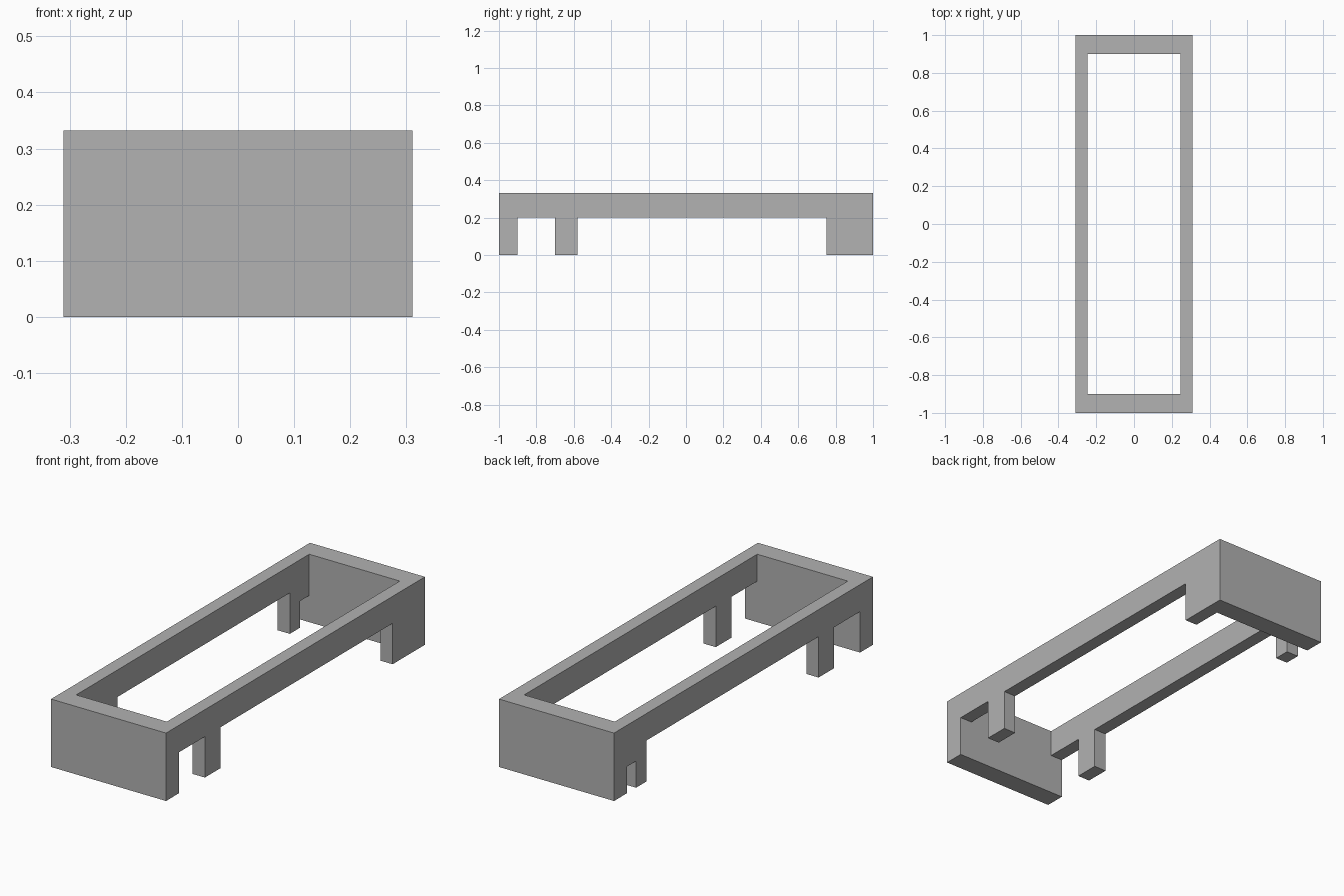
import bpy

cube = bpy.data.objects.get("Cube")
if cube:
    bpy.data.objects.remove(cube, do_unlink=True)

# Overall sizes
HALF_W, HALF_L, HEIGHT = 0.311, 1.0, 0.332
INNER_W, INNER_L = 0.245, 0.9
LEG_H, NOTCH_H = 0.2, 0.13
OVER = 0.1  # cutter overshoot

grey = bpy.data.materials.new("plain grey")
grey.use_nodes = True
grey.diffuse_color = (0.445, 0.445, 0.445, 1)
bsdf = grey.node_tree.nodes["Principled BSDF"]
bsdf.inputs["Base Color"].default_value = grey.diffuse_color
bsdf.inputs["Roughness"].default_value = 0.8


def box(name, low, high):
    """Axis-aligned box between two corners."""
    bpy.ops.mesh.primitive_cube_add(size=1)
    obj = bpy.context.object
    obj.name = name
    for v in obj.data.vertices:
        v.co = [h if c > 0 else l for c, l, h in zip(v.co, low, high)]
    obj.data.materials.append(grey)
    return obj


def cut(target, low, high):
    """Subtract a box from the target, then discard the cutter."""
    cutter = box("cutter", low, high)
    cutter.hide_render = True
    mod = target.modifiers.new("cut", "BOOLEAN")
    mod.operation, mod.solver, mod.object = "DIFFERENCE", "EXACT", cutter
    bpy.context.view_layer.objects.active = target
    bpy.ops.object.modifier_apply(modifier=mod.name)
    bpy.data.objects.remove(cutter, do_unlink=True)


# Solid block opened into a rectangular frame
frame = box("open_frame", (-HALF_W, -HALF_L, 0), (HALF_W, HALF_L, HEIGHT))
cut(frame, (-INNER_W, -INNER_L, -OVER), (INNER_W, INNER_L, HEIGHT + OVER))

# Gaps under both side rails, leaving the legs: front gap and long middle gap
for y0, y1 in ((-INNER_L, -0.7), (-0.58, 0.75)):
    cut(frame, (-HALF_W - OVER, y0, -OVER), (HALF_W + OVER, y1, LEG_H))

# Low notch behind the rear leg, on the -x side only
cut(frame, (-HALF_W - OVER, 0.83, -OVER), (0, INNER_L, NOTCH_H))
